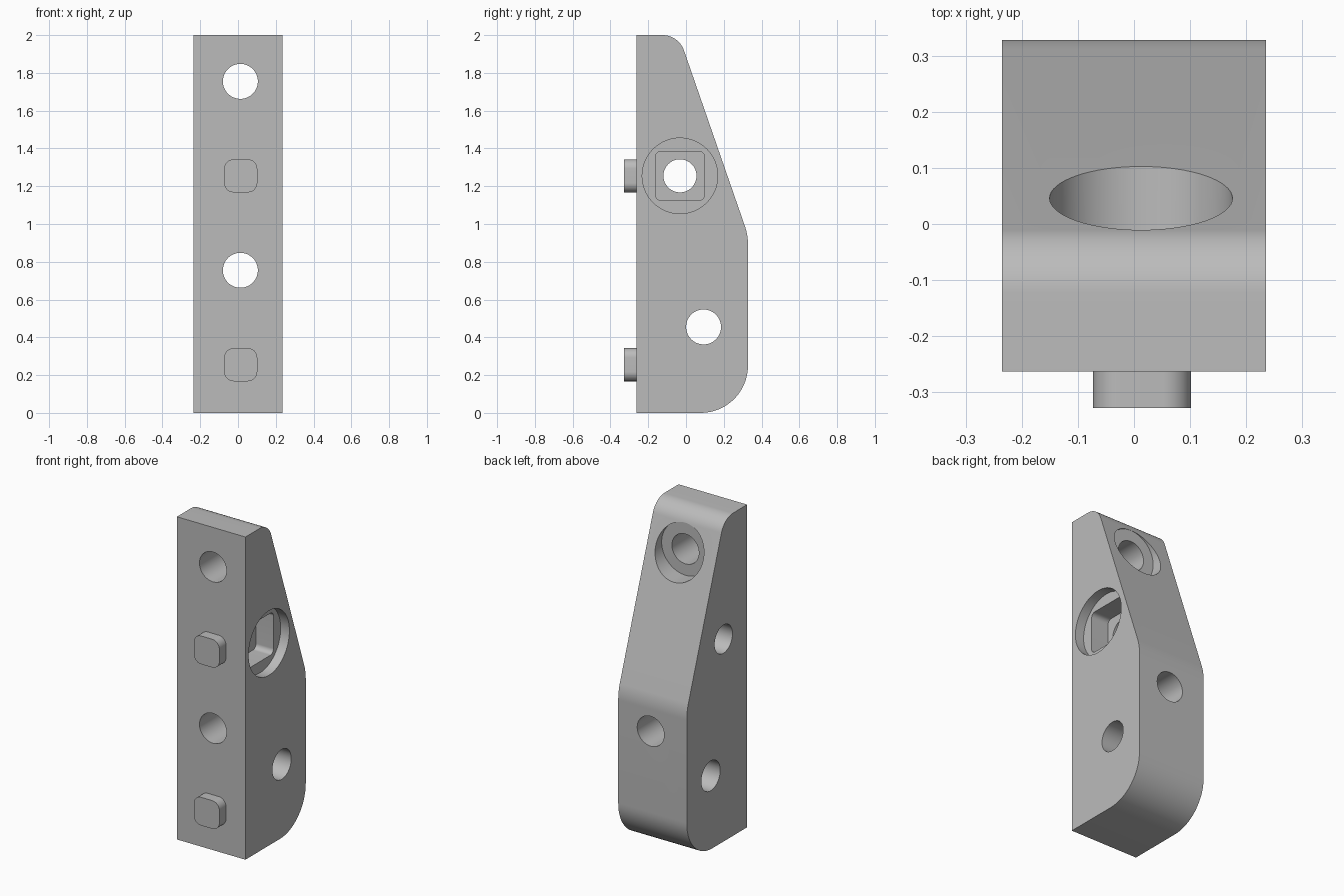
import bpy, bmesh, math
from mathutils import Vector

cube = bpy.data.objects.get("Cube")
if cube:
    bpy.data.objects.remove(cube, do_unlink=True)

grey = bpy.data.materials.new("plain grey")
grey.use_nodes = True
colour = (0.5, 0.5, 0.5, 1)
grey.diffuse_color = colour
grey.node_tree.nodes["Principled BSDF"].inputs["Base Color"].default_value = colour


def rounded(corners, steps=16):
    """Round each (u, v, radius) corner of a polygon with a tangent arc."""
    out = []
    for i, (u, v, r) in enumerate(corners):
        p = Vector((u, v))
        if r == 0:
            out.append(p)
            continue
        a = (Vector(corners[i - 1][:2]) - p).normalized()
        b = (Vector(corners[(i + 1) % len(corners)][:2]) - p).normalized()
        half = a.angle(b) / 2
        centre = p + (a + b).normalized() * r / math.sin(half)
        start = p + a * r / math.tan(half) - centre
        end = p + b * r / math.tan(half) - centre
        sweep = start.angle(end)
        for k in range(steps + 1):
            t = k / steps
            arc = (start * math.sin((1 - t) * sweep) + end * math.sin(t * sweep)) / math.sin(sweep)
            q = centre + arc
            if not out or (q - out[-1]).length > 1e-5:
                out.append(q)
    if (out[0] - out[-1]).length < 1e-5:
        out.pop()
    return out


def square(u, v, half, r):
    return rounded([(u + a * half, v + b * half, r)
                    for a, b in ((-1, -1), (1, -1), (1, 1), (-1, 1))])


def circle(u, v, r):
    return square(u, v, r, r)


def prism(name, outline, axis, lo, hi):
    """Extrude an outline along x (outline in y, z) or y (outline in x, z)."""
    def place(p, d):
        return (d, p.x, p.y) if axis == "x" else (p.x, d, p.y)
    bm = bmesh.new()
    face = bm.faces.new([bm.verts.new(place(p, lo)) for p in outline])
    ext = bmesh.ops.extrude_face_region(bm, geom=[face])["geom"]
    shift = (hi - lo, 0, 0) if axis == "x" else (0, hi - lo, 0)
    bmesh.ops.translate(bm, vec=shift, verts=[g for g in ext if isinstance(g, bmesh.types.BMVert)])
    bmesh.ops.recalc_face_normals(bm, faces=bm.faces)
    mesh = bpy.data.meshes.new(name)
    bm.to_mesh(mesh)
    bm.free()
    mesh.materials.append(grey)
    ob = bpy.data.objects.new(name, mesh)
    bpy.context.collection.objects.link(ob)
    return ob


def smooth(ob):
    bpy.ops.object.select_all(action="DESELECT")
    ob.select_set(True)
    bpy.context.view_layer.objects.active = ob
    bpy.ops.object.shade_smooth_by_angle(angle=math.radians(25))


# Main block with sloped back
W, FRONT, BACK = 0.235, -0.263, 0.328
MID = 0.0125
body = prism("bracket_body", rounded([
    (FRONT, 0, 0), (BACK, 0, 0.25), (BACK, 0.942, 0.3),
    (-0.039, 2, 0.12), (FRONT, 2, 0)]), "x", -W, W)

# Holes, counterbore and side pocket
cutters = [
    prism("lower_bolt_hole", circle(MID, 0.755, 0.0925), "y", -0.5, 0.5),
    prism("upper_bolt_hole", circle(MID, 1.755, 0.0925), "y", -0.5, 0.5),
    prism("upper_counterbore", circle(MID, 1.755, 0.163), "y", -0.012, 0.5),
    prism("lower_side_hole", circle(0.093, 0.455, 0.0925), "x", -0.5, 0.5),
    prism("upper_side_hole", circle(-0.032, 1.255, 0.0875), "x", -0.5, 0.5),
    prism("square_pocket", square(-0.032, 1.255, 0.13, 0.03), "x", W - 0.18, 0.5),
    prism("round_recess", circle(-0.032, 1.255, 0.2), "x", W - 0.06, 0.5),
]
for cutter in cutters:
    mod = body.modifiers.new(cutter.name, "BOOLEAN")
    mod.operation = "DIFFERENCE"
    mod.solver = "EXACT"
    mod.object = cutter
    cutter.hide_render = True
    bpy.context.view_layer.objects.active = body
    bpy.ops.object.modifier_apply(modifier=mod.name)
    bpy.data.objects.remove(cutter, do_unlink=True)
smooth(body)

# Locating pegs on the front
for name, z in (("lower_peg", 0.255), ("upper_peg", 1.255)):
    smooth(prism(name, square(MID + 0.002, z, 0.0875, 0.05), "y", -0.328, FRONT))
